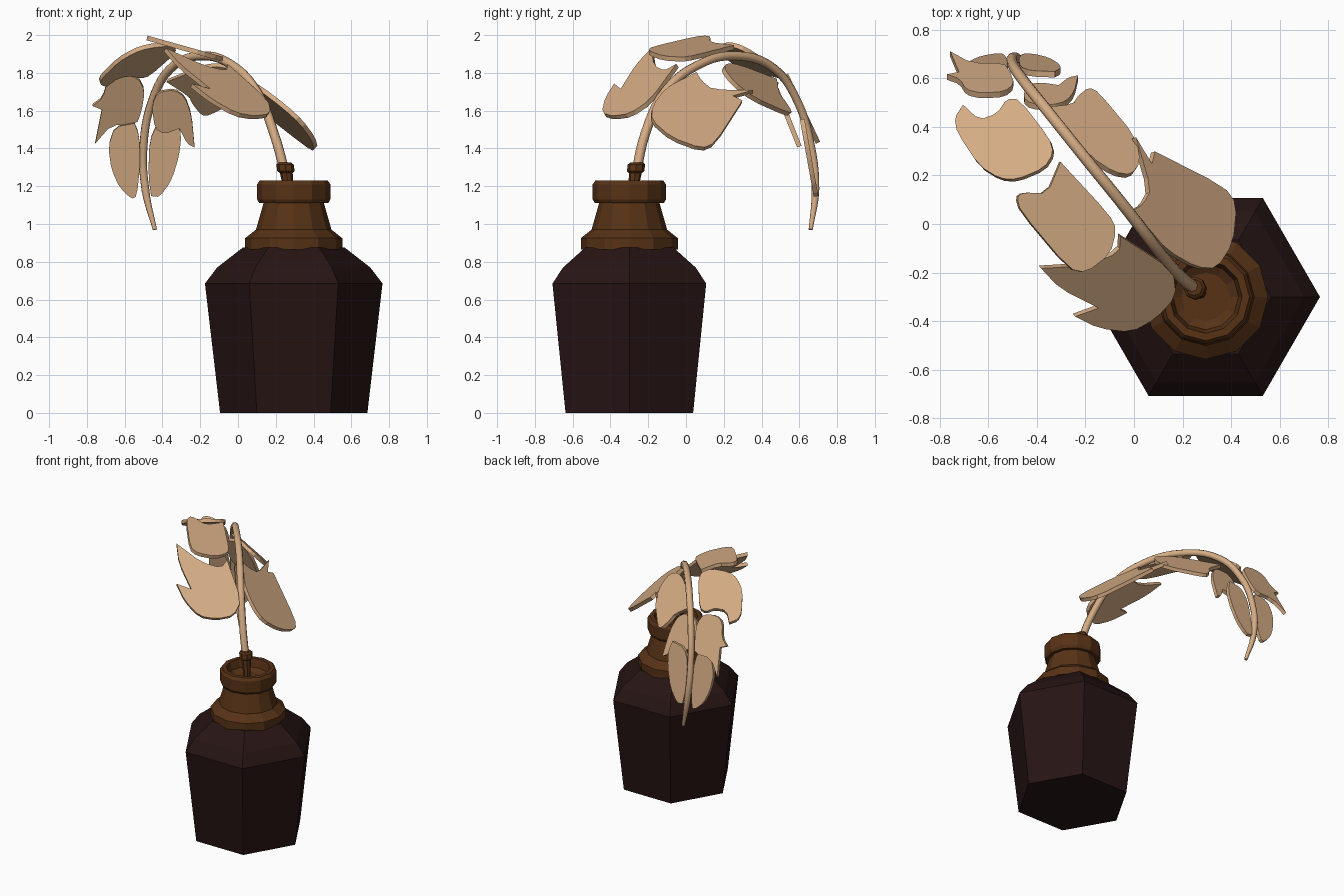
import bpy, bmesh
from math import cos, sin, pi
from mathutils import Vector

if "Cube" in bpy.data.objects:
    bpy.data.objects.remove(bpy.data.objects["Cube"])


def material(name, rgb):
    m = bpy.data.materials.new(name)
    m.diffuse_color = (*rgb, 1)
    m.use_nodes = True
    m.node_tree.nodes["Principled BSDF"].inputs["Base Color"].default_value = m.diffuse_color
    return m


DARK = material("dark_glaze", (0.020, 0.007, 0.007))
BROWN = material("brown_clay", (0.095, 0.032, 0.008))
TAN = material("dried_plant", (0.66, 0.41, 0.23))


def link(name, bm, mat):
    bmesh.ops.recalc_face_normals(bm, faces=bm.faces[:])
    me = bpy.data.meshes.new(name)
    bm.to_mesh(me)
    bm.free()
    me.materials.append(mat)
    ob = bpy.data.objects.new(name, me)
    bpy.context.collection.objects.link(ob)
    return ob


def lathe(name, profile, sides, mat, loc):
    """Closed faceted solid from (radius, z) rings, capped at both ends."""
    bm = bmesh.new()
    rings = [[bm.verts.new((r * cos(2 * pi * i / sides), r * sin(2 * pi * i / sides), z))
              for i in range(sides)] for r, z in profile]
    for a, b in zip(rings, rings[1:]):
        for i in range(sides):
            j = (i + 1) % sides
            bm.faces.new((a[i], a[j], b[j], b[i]))
    bm.faces.new(rings[0])
    bm.faces.new(rings[-1])
    ob = link(name, bm, mat)
    ob.location = loc
    return ob


def rounded(pts):
    """Cut the gentle corners of an outline, keep sharp tips and notches."""
    out = []
    n = len(pts)
    for i, p in enumerate(pts):
        a, b = pts[i - 1], pts[(i + 1) % n]
        if (p - a).normalized().dot((b - p).normalized()) > 0.3:
            out += [p.lerp(a, 0.22), p.lerp(b, 0.22)]
        else:
            out.append(p)
    return out


def leaf(name, outline, place, thickness=0.025):
    """Flat leaf: 2D outline laid on a sloping plane by place(u, v)."""
    pts = rounded([Vector(p) for p in outline])
    bm = bmesh.new()
    face = bm.faces.new([bm.verts.new(place(*p)) for p in pts])
    face.normal_update()
    n = face.normal.copy()
    bmesh.ops.translate(bm, verts=bm.verts[:], vec=-n * thickness / 2)
    top = bmesh.ops.extrude_face_region(bm, geom=[face], use_keep_orig=True)
    moved = [v for v in top["geom"] if isinstance(v, bmesh.types.BMVert)]
    bmesh.ops.translate(bm, verts=moved, vec=n * thickness)
    return link(name, bm, TAN)


def from_top(a, b, c):
    return lambda x, y: (x, y, a + b * x + c * y)


def from_front(a, c):
    return lambda x, z: (x, a + c * z, z)


# Vase: hexagonal body and rounder neck with a shallow mouth
AXIS = (0.295, -0.30, 0)
lathe("vase_body", [(0.39, 0), (0.47, 0.685), (0.405, 0.77), (0.27, 0.875)], 6, DARK, AXIS)
lathe("vase_neck", [(0.257, 0.865), (0.257, 0.925), (0.20, 0.97), (0.16, 1.11), (0.182, 1.11),
                    (0.194, 1.13), (0.194, 1.21), (0.18, 1.23), (0.15, 1.23), (0.135, 1.17),
                    (0.10, 1.15)], 12, BROWN, AXIS)

# Stem socket, leaning with the stem
socket = lathe("stem_socket", [(0.022, 1.14), (0.034, 1.27), (0.046, 1.28), (0.046, 1.315),
                               (0.034, 1.325)], 8, BROWN, (0, 0, 0))
for v in socket.data.vertices:
    t = v.co.z - 1.14
    v.co += Vector((0.275 - 0.15 * t, -0.285 + 0.13 * t, 0))

# Arching stem
PATH = [(0.255, -0.268, 1.25), (0.19, -0.215, 1.48), (0.10, -0.11, 1.70), (-0.03, 0.06, 1.84),
        (-0.20, 0.27, 1.89), (-0.36, 0.47, 1.82), (-0.455, 0.59, 1.65), (-0.50, 0.66, 1.42),
        (-0.49, 0.685, 1.18), (-0.44, 0.66, 0.97)]
cu = bpy.data.curves.new("stem", "CURVE")
cu.dimensions = "3D"
cu.bevel_depth = 0.026
cu.bevel_resolution = 2
cu.resolution_u = 5
cu.use_fill_caps = True
sp = cu.splines.new("BEZIER")
sp.bezier_points.add(len(PATH) - 1)
for i, (bp, co) in enumerate(zip(sp.bezier_points, PATH)):
    bp.co = co
    bp.handle_left_type = bp.handle_right_type = "AUTO"
    bp.radius = 0.45 if i == len(PATH) - 1 else 1.0 - 0.02 * i
cu.materials.append(TAN)
bpy.context.collection.objects.link(bpy.data.objects.new("stem", cu))

# Lower and upper leaves, outlined as seen from the top
leaf("leaf_low_right", [(0, .354), (.066, .245), (.078, .296), (.362, .152), (.415, .08),
                        (.40, -.08), (.333, -.185), (.25, -.18), (.128, -.11), (.045, -.012),
                        (-.012, .053), (.03, .08), (.063, .14)], from_top(1.80, -.93, -.28))
leaf("leaf_low_left", [(-.387, -.177), (-.31, -.26), (-.15, -.34), (-.247, -.375), (-.148, -.424),
                       (-.016, -.44), (.086, -.383), (.169, -.292), (.156, -.185), (-.06, -.045),
                       (-.065, -.11), (-.19, -.165)], from_top(1.835, -.5, .6))
leaf("leaf_mid_left", [(-.305, .255), (-.107, .041), (-.075, -.02), (-.10, -.123), (-.20, -.20),
                       (-.27, -.185), (-.47, .053), (-.485, .11), (-.46, .13),
                       (-.36, .125)], from_top(1.85, -.28, 0))
leaf("leaf_mid_right", [(-.19, .555), (-.15, .535), (.004, .35), (.022, .247), (-.016, .195),
                        (-.086, .206), (-.18, .267), (-.374, .473), (-.255, .485),
                        (-.235, .52)], from_top(1.98, -.55, -.9))
leaf("leaf_upper_left", [(-.70, .486), (-.735, .432), (-.724, .37), (-.634, .235), (-.55, .183),
                         (-.48, .178), (-.366, .226), (-.328, .288), (-.346, .35), (-.47, .51),
                         (-.52, .51), (-.56, .45), (-.634, .424)], from_top(2.165, .3, -.45))

# Hanging leaves at the drooping end, outlined as seen from the front
leaf("leaf_upper_right", [(-.426, 1.70), (-.336, 1.715), (-.28, 1.675), (-.246, 1.58),
                          (-.23, 1.41), (-.27, 1.43), (-.31, 1.51), (-.39, 1.48), (-.44, 1.51),
                          (-.457, 1.63)], from_front(1.164, -.4))
leaf("leaf_hanging_left", [(-.77, 1.63), (-.717, 1.67), (-.69, 1.765), (-.627, 1.795),
                           (-.53, 1.78), (-.493, 1.71), (-.51, 1.605), (-.537, 1.53),
                           (-.67, 1.53), (-.756, 1.43), (-.72, 1.61)], from_front(1.371, -.47))
leaf("leaf_tip_left", [(-.654, 1.515), (-.548, 1.535), (-.525, 1.48), (-.516, 1.34),
                       (-.535, 1.15), (-.563, 1.135), (-.627, 1.195), (-.67, 1.29),
                       (-.687, 1.41)], from_front(.895, -.18))
leaf("leaf_tip_right", [(-.426, 1.535), (-.326, 1.555), (-.30, 1.475), (-.31, 1.37),
                        (-.35, 1.235), (-.415, 1.145), (-.46, 1.15), (-.475, 1.26),
                        (-.468, 1.445)], from_front(.895, -.18))
